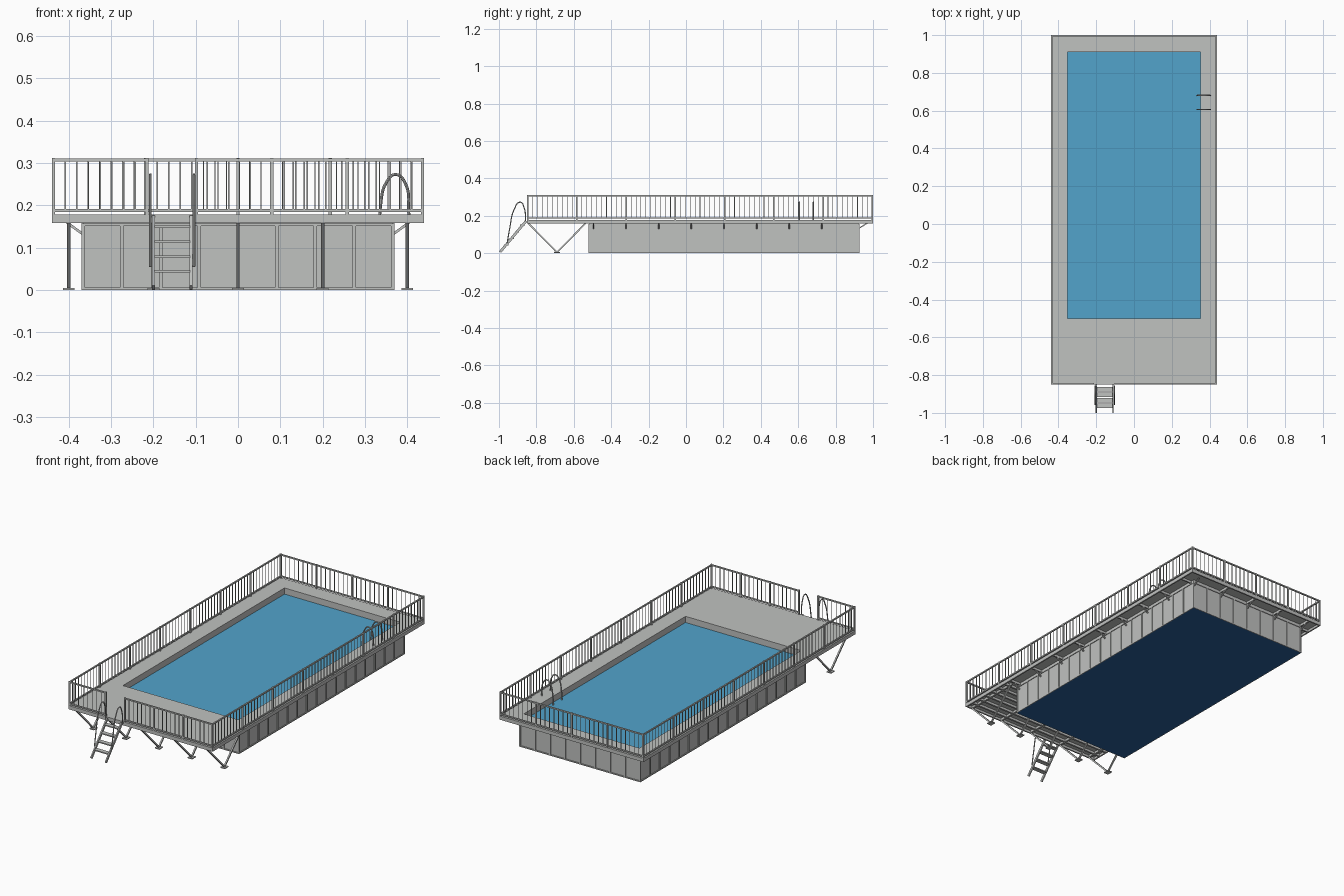
import bpy, bmesh
from mathutils import Matrix, Vector

cube = bpy.data.objects.get("Cube")
if cube:
    bpy.data.objects.remove(cube, do_unlink=True)


def material(name, rgb):
    m = bpy.data.materials.new(name)
    m.use_nodes = True
    m.diffuse_color = (*rgb, 1)
    m.node_tree.nodes["Principled BSDF"].inputs["Base Color"].default_value = (*rgb, 1)
    return m


GREY = material("light grey steel", (0.53, 0.54, 0.53))
WATER = material("water blue", (0.084, 0.37, 0.6))
LINER = material("deep blue liner", (0.02, 0.11, 0.32))


class Part:
    """Collects boxes and bars into one mesh object."""

    def __init__(self, name, mat):
        self.name, self.mat, self.bm = name, mat, bmesh.new()

    def box(self, x0, x1, y0, y1, z0, z1):
        size = Matrix.Diagonal((x1 - x0, y1 - y0, z1 - z0, 1))
        mid = Matrix.Translation(((x0 + x1) / 2, (y0 + y1) / 2, (z0 + z1) / 2))
        bmesh.ops.create_cube(self.bm, size=1, matrix=mid @ size)

    def bar(self, a, b, width, depth=None):
        a, b = Vector(a), Vector(b)
        d = b - a
        side = Vector((1, 0, 0)) if abs(d.x) < 1e-6 else Vector((0, 1, 0))
        z = d.normalized()
        rot = Matrix((side, z.cross(side), z)).transposed().to_4x4()
        size = Matrix.Diagonal((width, depth or width, d.length, 1))
        bmesh.ops.create_cube(self.bm, size=1,
                              matrix=Matrix.Translation((a + b) / 2) @ rot @ size)

    def done(self):
        mesh = bpy.data.meshes.new(self.name)
        self.bm.to_mesh(mesh)
        self.bm.free()
        mesh.materials.append(self.mat)
        obj = bpy.data.objects.new(self.name, mesh)
        bpy.context.collection.objects.link(obj)


def tube(name, points, radius):
    curve = bpy.data.curves.new(name, "CURVE")
    curve.dimensions = "3D"
    curve.bevel_depth, curve.bevel_resolution = radius, 2
    curve.resolution_u, curve.use_fill_caps = 6, True
    spline = curve.splines.new("BEZIER")
    spline.bezier_points.add(len(points) - 1)
    for p, co in zip(spline.bezier_points, points):
        p.co = co
        p.handle_left_type = p.handle_right_type = "AUTO"
    curve.materials.append(GREY)
    obj = bpy.data.objects.new(name, curve)
    bpy.context.collection.objects.link(obj)
    bpy.ops.object.select_all(action="DESELECT")
    obj.select_set(True)
    bpy.context.view_layer.objects.active = obj
    bpy.ops.object.convert(target="MESH")
    bpy.ops.object.shade_smooth_by_angle()


def ring(part, outer, inner, z0, z1):
    (x0, x1, y0, y1), (a0, a1, b0, b1) = outer, inner
    part.box(x0, x1, y0, b0, z0, z1)
    part.box(x0, x1, b1, y1, z0, z1)
    part.box(x0, a0, b0, b1, z0, z1)
    part.box(a1, x1, b0, b1, z0, z1)


def shrink(r, d):
    return (r[0] + d, r[1] - d, r[2] + d, r[3] - d)


DECK = (-0.44, 0.44, -0.85, 1.0)
POOL = (-0.353, 0.353, -0.5, 0.91)
TANK = (-0.366, 0.366, -0.516, 0.923)
SLAB, TOP, RIM = 0.171, 0.178, 0.158

# Deck slab and its rim beam
deck = Part("deck", GREY)
ring(deck, DECK, POOL, SLAB, TOP)
deck.done()
rim = Part("deck_rim", GREY)
ring(rim, DECK, shrink(DECK, 0.008), RIM, SLAB)
rim.done()

# Joists under the front platform and the overhang
joists = Part("deck_joists", GREY)
for i in range(6):
    y = -0.8 + i * 0.052
    joists.box(-0.432, 0.432, y - 0.005, y + 0.005, RIM, SLAB)
BRACKETS = [-0.495 + i * 0.1745 for i in range(9)]
for y in BRACKETS:
    for s in (-1, 1):
        x0, x1 = sorted((s * 0.366, s * 0.432))
        joists.box(x0, x1, y - 0.004, y + 0.004, RIM, SLAB)
joists.done()

# Tank walls, ribs and edge rails
walls = Part("tank_walls", GREY)
ring(walls, TANK, POOL, 0.002, SLAB)
walls.done()
ribs = Part("wall_ribs", GREY)
OUT = shrink(TANK, -0.004)
for z0, z1 in ((0.0, 0.006), (0.151, 0.157)):
    ring(ribs, OUT, TANK, z0, z1)
for i in range(9):
    x = TANK[0] + (TANK[1] - TANK[0]) * i / 8
    for y0, y1 in ((OUT[2], TANK[2]), (TANK[3], OUT[3])):
        ribs.box(x - 0.004, x + 0.004, y0, y1, 0.006, 0.151)
for i in range(18):
    y = TANK[2] + (TANK[3] - TANK[2]) * i / 17
    for x0, x1 in ((OUT[0], TANK[0]), (TANK[1], OUT[1])):
        ribs.box(x0, x1, y - 0.004, y + 0.004, 0.006, 0.151)
ribs.done()

# Water and tank floor
water = Part("water", WATER)
water.box(*POOL, 0.138, 0.144)
water.done()
floor = Part("tank_floor", LINER)
floor.box(*TANK, 0.0, 0.002)
floor.done()

# Diagonal brackets below the overhang
brackets = Part("overhang_brackets", GREY)
for y in BRACKETS[:8]:
    for s in (-1, 1):
        brackets.bar((s * 0.368, y, 0.133), (s * 0.405, y, 0.16), 0.007, 0.006)
for i in range(5):
    x = -0.366 + i * 0.183
    brackets.bar((x, 0.925, 0.133), (x, 0.968, 0.16), 0.007, 0.006)
    if i < 4:
        brackets.box(x - 0.004, x + 0.004, 0.923, 0.992, RIM, SLAB)
brackets.done()

# V-shaped legs with foot plates
legs = Part("platform_legs", GREY)
for i in range(5):
    x = -0.4 + i * 0.2
    legs.bar((x, -0.692, 0.006), (x, -0.845, 0.162), 0.008)
    legs.bar((x, -0.688, 0.006), (x, -0.535, 0.162), 0.008)
    legs.box(x - 0.014, x + 0.014, -0.706, -0.674, 0.0, 0.005)
    legs.box(x - 0.005, x + 0.005, -0.84, -0.52, RIM, SLAB)
legs.done()

# Railing: posts, rails and balusters for every run
posts = Part("railing_posts", GREY)
rails = Part("railing_rails", GREY)
balusters = Part("railing_balusters", GREY)


def railing(start, end, spans):
    a, b = Vector(start), Vector(end)
    for z, h in ((0.307, 0.007), (0.188, 0.007)):
        up = Vector((0, 0, z))
        rails.bar(a.to_3d() + up, b.to_3d() + up, 0.007, h)
    count = max(1, round((b - a).length / spans / 0.0265))
    for i in range(spans * count + 1):
        p = a.lerp(b, i / (spans * count))
        if i % count == 0:
            posts.box(p.x - 0.004, p.x + 0.004, p.y - 0.004, p.y + 0.004, SLAB, 0.312)
        else:
            balusters.box(p.x - 0.0015, p.x + 0.0015, p.y - 0.0015, p.y + 0.0015,
                          0.188, 0.307)


L, R, F, B = shrink(DECK, 0.004)
railing((L, F), (L, B), 7)
railing((R, F), (R, B), 7)
railing((L, B), (R, B), 4)
railing((L, F), (-0.215, F), 1)
railing((-0.098, F), (R, F), 3)
for part in (posts, rails, balusters):
    part.done()

# Entry ladder: stringers, treads and curved handrails
ladder = Part("entry_ladder", GREY)
for x in (-0.2, -0.111):
    ladder.bar((x, -0.994, 0.006), (x, -0.855, 0.172), 0.007, 0.014)
for z in (0.044, 0.079, 0.114, 0.149):
    y = -0.994 + (z - 0.006) * 0.139 / 0.166
    ladder.box(-0.197, -0.114, y - 0.012, y + 0.012, z - 0.003, z + 0.003)
ladder.done()
for side, x in (("right", -0.207), ("left", -0.104)):
    tube("entry_handrail_" + side,
         [(x, -0.956, 0.055), (x, -0.943, 0.13), (x, -0.918, 0.235),
          (x, -0.886, 0.273), (x, -0.866, 0.245), (x, -0.857, 0.172)], 0.003)

# Pool ladder: arched rails and steps in the water
for side, y in (("front", 0.606), ("back", 0.681)):
    tube("pool_handrail_" + side,
         [(0.338, y, 0.05), (0.338, y, 0.21), (0.35, y, 0.253), (0.372, y, 0.273),
          (0.395, y, 0.253), (0.404, y, 0.175)], 0.0035)
steps = Part("pool_ladder_steps", GREY)
for z in (0.06, 0.09, 0.12):
    steps.box(0.33, 0.346, 0.606, 0.681, z - 0.003, z + 0.003)
steps.done()
